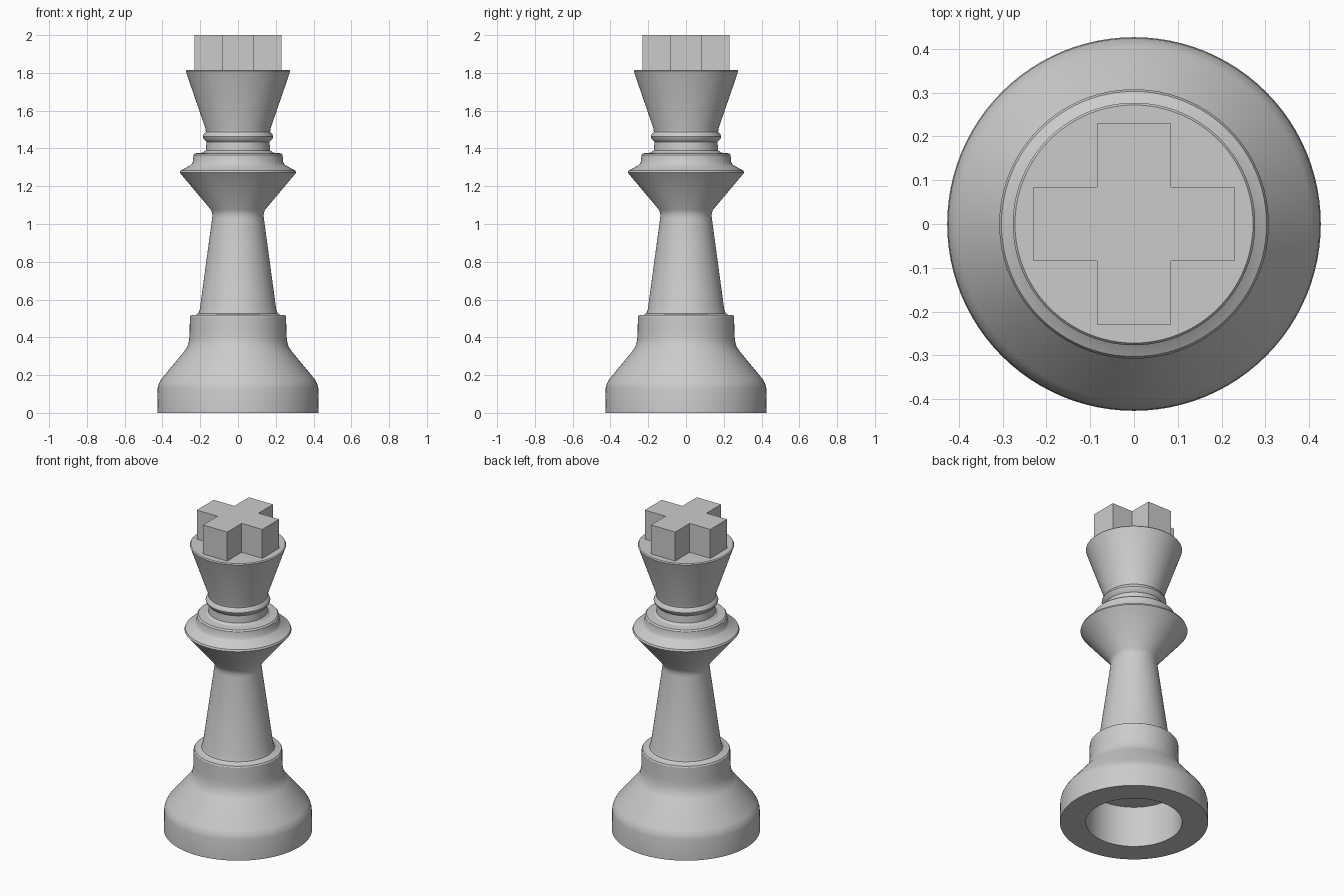
import bpy, bmesh, math

cube = bpy.data.objects.get("Cube")
if cube:
    bpy.data.objects.remove(cube, do_unlink=True)

GREY = (0.6, 0.6, 0.6, 1)
grey = bpy.data.materials.new("plain grey")
grey.use_nodes = True
grey.diffuse_color = GREY
grey.node_tree.nodes["Principled BSDF"].inputs["Base Color"].default_value = GREY


def add_object(name, bm):
    bmesh.ops.recalc_face_normals(bm, faces=bm.faces)
    mesh = bpy.data.meshes.new(name)
    bm.to_mesh(mesh)
    bm.free()
    mesh.materials.append(grey)
    obj = bpy.data.objects.new(name, mesh)
    bpy.context.collection.objects.link(obj)
    return obj


def lathe(name, profile, segments=96):
    """Spin a radius/height profile around the z axis."""
    bm = bmesh.new()
    verts = [bm.verts.new((r, 0, z)) for r, z in profile]
    edges = [bm.edges.new(pair) for pair in zip(verts, verts[1:])]
    bmesh.ops.spin(bm, geom=verts + edges, cent=(0, 0, 0), axis=(0, 0, 1),
                   angle=math.tau, steps=segments, use_merge=True)
    bmesh.ops.remove_doubles(bm, verts=bm.verts, dist=1e-5)
    obj = add_object(name, bm)
    bpy.ops.object.select_all(action='DESELECT')
    obj.select_set(True)
    bpy.context.view_layer.objects.active = obj
    bpy.ops.object.shade_smooth_by_angle(angle=math.radians(32))
    return obj


# Turned body: one continuous profile from the recess in the foot to the top
recess = [(0, 0.26), (0.277, 0.26), (0.277, 0)]
foot = [(0.427, 0), (0.425, 0.13), (0.419, 0.155), (0.405, 0.18),
        (0.285, 0.325), (0.268, 0.35), (0.259, 0.385), (0.256, 0.42),
        (0.255, 0.51), (0.25, 0.517)]
stem = [(0.225, 0.518), (0.21, 0.527), (0.202, 0.55), (0.137, 1.03),
        (0.135, 1.05), (0.143, 1.075)]
collar = [(0.3, 1.262), (0.308, 1.272), (0.303, 1.283), (0.25, 1.312),
          (0.24, 1.325), (0.236, 1.365), (0.228, 1.374)]
neck = [(0.185, 1.378), (0.17, 1.39), (0.167, 1.435), (0.182, 1.45),
        (0.186, 1.462), (0.182, 1.475), (0.17, 1.487), (0.172, 1.505)]
crown = [(0.272, 1.795), (0.277, 1.81), (0.272, 1.816), (0, 1.816)]
lathe("turned_body", recess + foot + stem + collar + neck + crown)

# Upright-sided cross on top, outlined by rotating one arm's three corners
ARM, HALF = 0.23, 0.085
bm = bmesh.new()
outline = []
for quarter in range(4):
    c, s = [(1, 0), (0, 1), (-1, 0), (0, -1)][quarter]
    for x, y in ((ARM, -HALF), (ARM, HALF), (HALF, HALF)):
        outline.append(bm.verts.new((x * c - y * s, x * s + y * c, 1.81)))
base = bm.faces.new(outline)
top = bmesh.ops.extrude_face_region(bm, geom=[base], use_keep_orig=True)
bmesh.ops.translate(bm, vec=(0, 0, 0.19),
                    verts=[v for v in top["geom"] if isinstance(v, bmesh.types.BMVert)])
add_object("top_cross", bm)
